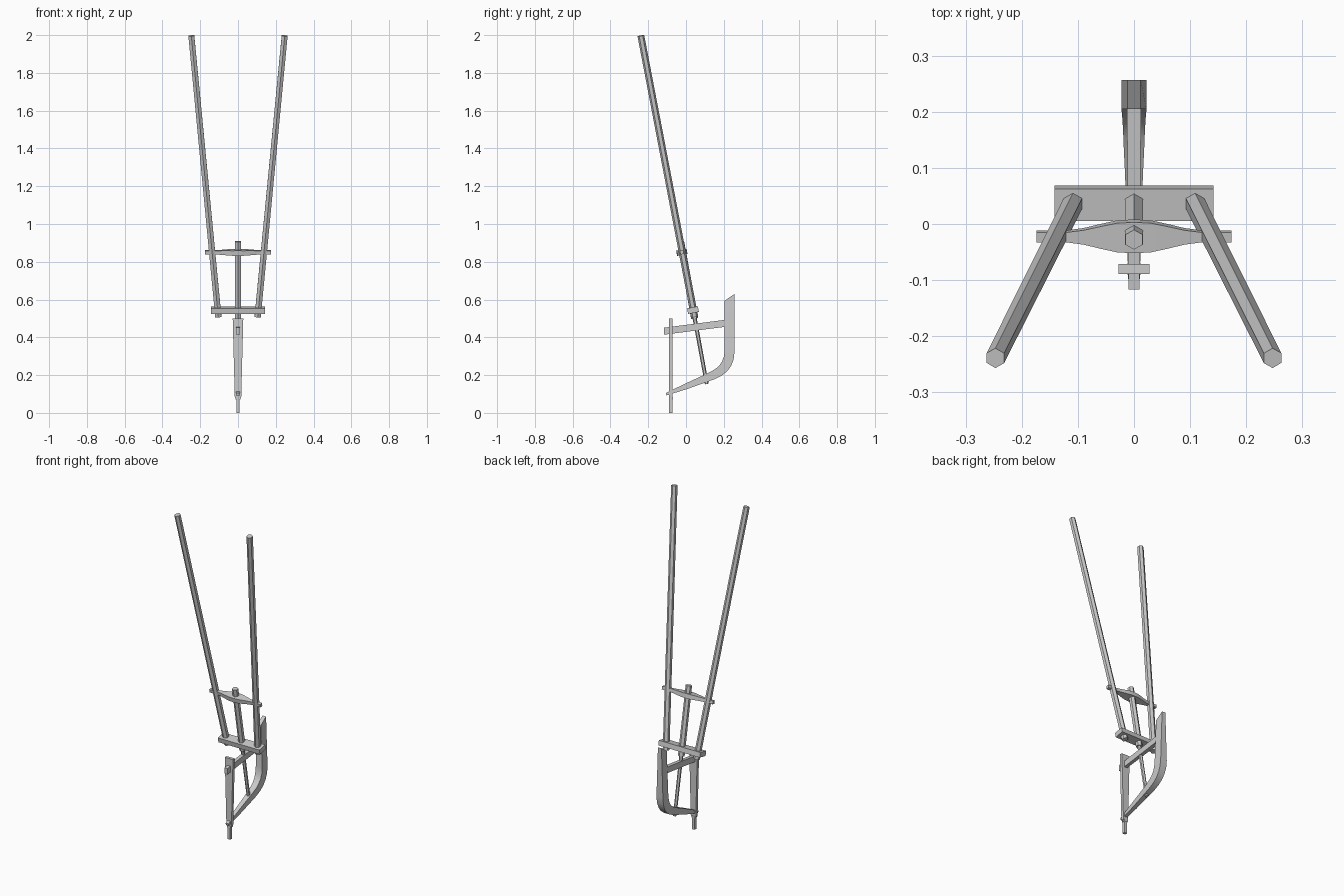
import bpy, math
from mathutils import Vector

if "Cube" in bpy.data.objects:
    bpy.data.objects.remove(bpy.data.objects["Cube"])

TILT = Vector((0, 0.982, 0.187))     # direction across the leaning handles
LEAN = Vector((0, -0.187, 0.982))    # direction up the leaning handles


def loft(name, rings, smooth=False):
    """Skin a list of equal-sized rings into a closed solid."""
    n = len(rings[0])
    verts = [v for r in rings for v in r]
    faces = [(i * n + j, i * n + (j + 1) % n, (i + 1) * n + (j + 1) % n, (i + 1) * n + j)
             for i in range(len(rings) - 1) for j in range(n)]
    faces += [tuple(reversed(range(n))), tuple(range(len(verts) - n, len(verts)))]
    me = bpy.data.meshes.new(name)
    me.from_pydata([tuple(v) for v in verts], [], faces)
    import bmesh
    bm = bmesh.new()
    bm.from_mesh(me)
    bmesh.ops.recalc_face_normals(bm, faces=bm.faces[:])
    bm.to_mesh(me)
    bm.free()
    ob = bpy.data.objects.new(name, me)
    bpy.context.collection.objects.link(ob)
    if smooth:
        bpy.ops.object.select_all(action='DESELECT')
        ob.select_set(True)
        bpy.context.view_layer.objects.active = ob
        bpy.ops.object.shade_smooth_by_angle(angle=math.radians(30))
    return ob


def hex_rod(name, a, b, ra, rb):
    a, b = Vector(a), Vector(b)
    d = (b - a).normalized()
    u = (Vector((1, 0, 0)) - d * d.x).normalized()
    v = d.cross(u)
    angles = [math.radians(90 + 60 * k) for k in range(6)]
    return loft(name, [[p + (u * math.cos(t) + v * math.sin(t)) * r for t in angles]
                       for p, r in ((a, ra), (b, rb))])


def cross_bar(name, centre, stations, smooth=False):
    """Bar along x, tilted with the handles; stations are (x, half depth, half height)."""
    c = Vector(centre)
    return loft(name, [[c + Vector((x, 0, 0)) + TILT * d * s + LEAN * h * t
                        for s, t in ((-1, -1), (1, -1), (1, 1), (-1, 1))]
                       for x, d, h in stations], smooth)


def side_bar(name, pairs, smooth=False):
    """Bar drawn in the side view; pairs are (y1, z1, y2, z2, half width)."""
    return loft(name, [[(-w, y1, z1), (w, y1, z1), (w, y2, z2), (-w, y2, z2)]
                       for y1, z1, y2, z2, w in pairs], smooth)


# Two long handles
handle = hex_rod("handles", (0.104, 0.046, 0.508), (0.247, -0.239, 1.997), 0.019, 0.018)
handle.modifiers.new("Mirror", 'MIRROR')

# Lower cross beam and shaped upper cross bar
cross_bar("lower_cross_beam", (0, 0.037, 0.544), [(-0.142, 0.029, 0.015), (0.142, 0.029, 0.015)])
half = [(0, 0.028, 0.014), (0.03, 0.0265, 0.0135), (0.06, 0.02, 0.0125),
        (0.09, 0.013, 0.011), (0.12, 0.009, 0.01), (0.174, 0.009, 0.01)]
cross_bar("upper_cross_bar", (0, -0.022, 0.85),
          [(-x, d, h) for x, d, h in reversed(half[1:])] + half, True)

# Centre post with a thinner lower tenon
hex_rod("centre_post", (0, 0.046, 0.5), (0, -0.028, 0.908), 0.019, 0.018)
hex_rod("post_tenon", (0, 0.110, 0.153), (0, 0.046, 0.5), 0.010, 0.011)

# Curved frame: inner edge, outer edge, half width
side_bar("curved_frame", [
    (-0.107, 0.105, -0.104, 0.092, 0.010),
    (0.00, 0.157, 0.005, 0.126, 0.013),
    (0.09, 0.198, 0.10, 0.160, 0.016),
    (0.13, 0.218, 0.155, 0.180, 0.018),
    (0.155, 0.232, 0.19, 0.198, 0.019),
    (0.176, 0.25, 0.219, 0.221, 0.020),
    (0.191, 0.272, 0.239, 0.249, 0.021),
    (0.201, 0.30, 0.252, 0.282, 0.022),
    (0.205, 0.335, 0.257, 0.325, 0.022),
    (0.205, 0.594, 0.257, 0.63, 0.012)], True)

# Connecting beam
side_bar("connecting_beam", [(-0.117, 0.414, -0.117, 0.451, 0.010),
                             (0.21, 0.456, 0.21, 0.493, 0.0125)])

# Front upright: tapered board, foot and small collar
side_bar("front_upright", [(-0.089, 0.08, -0.071, 0.08, 0.017),
                           (-0.089, 0.5, -0.071, 0.5, 0.028)])
side_bar("upright_foot", [(-0.089, 0.0, -0.071, 0.0, 0.009),
                          (-0.089, 0.085, -0.071, 0.085, 0.009)])
side_bar("foot_collar", [(-0.091, 0.072, -0.069, 0.072, 0.012),
                         (-0.091, 0.084, -0.069, 0.084, 0.012)])
